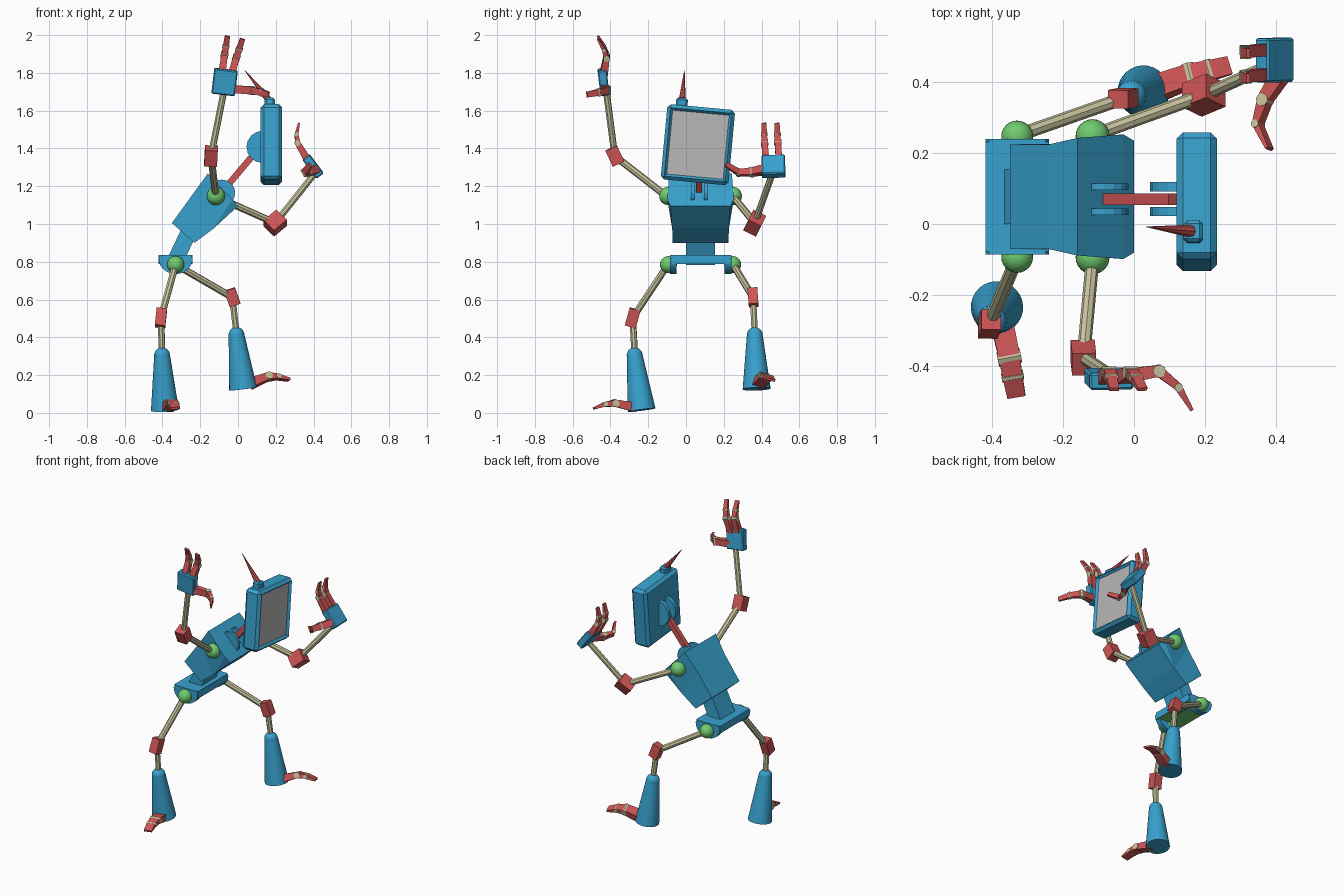
import bpy, bmesh, math
from mathutils import Vector as V, Matrix

if "Cube" in bpy.data.objects:
    bpy.data.objects.remove(bpy.data.objects["Cube"])


def mat(name, r, g, b):
    m = bpy.data.materials.new(name)
    m.diffuse_color = (r, g, b, 1)
    m.use_nodes = True
    m.node_tree.nodes["Principled BSDF"].inputs["Base Color"].default_value = m.diffuse_color
    return m


BLUE = mat("blue shell", 0.04, 0.36, 0.62)
RED = mat("red joint", 0.62, 0.09, 0.09)
GREEN = mat("green ball", 0.16, 0.60, 0.16)
TAN = mat("tan rod", 0.58, 0.55, 0.34)
GRAY = mat("gray screen", 0.48, 0.48, 0.48)


def finish(name, bm, *mats, smooth=False):
    bmesh.ops.recalc_face_normals(bm, faces=bm.faces)
    me = bpy.data.meshes.new(name)
    bm.to_mesh(me)
    bm.free()
    for m in mats:
        me.materials.append(m)
    ob = bpy.data.objects.new(name, me)
    bpy.context.collection.objects.link(ob)
    if smooth:
        bpy.ops.object.select_all(action='DESELECT')
        ob.select_set(True)
        bpy.context.view_layer.objects.active = ob
        bpy.ops.object.shade_smooth_by_angle(angle=math.radians(40))
    return ob


def frame(axis, side):
    """Rotation whose z runs along axis and whose x is closest to side."""
    z = V(axis).normalized()
    y = z.cross(V(side)).normalized()
    return Matrix((y.cross(z), y, z)).transposed().to_4x4()


def box(name, center, size, m, axis=(0, 0, 1), side=(1, 0, 0), bevel=0):
    bm = bmesh.new()
    mx = Matrix.Translation(center) @ frame(axis, side) @ Matrix.Diagonal((*size, 1))
    bmesh.ops.create_cube(bm, size=1, matrix=mx)
    if bevel:
        bmesh.ops.bevel(bm, geom=bm.edges[:], offset=bevel, segments=1, affect='EDGES')
    return finish(name, bm, m)


def cone(name, p, q, r1, r2, m, n=8, smooth=False):
    p, q = V(p), V(q)
    bm = bmesh.new()
    mx = Matrix.Translation((p + q) / 2) @ (q - p).to_track_quat('Z', 'Y').to_matrix().to_4x4()
    bmesh.ops.create_cone(bm, cap_ends=True, segments=n, radius1=r1, radius2=r2,
                          depth=(q - p).length, matrix=mx)
    return finish(name, bm, m, smooth=smooth)


def ball(name, c, r, m):
    bm = bmesh.new()
    bmesh.ops.create_uvsphere(bm, u_segments=24, v_segments=14, radius=r,
                              matrix=Matrix.Translation(c))
    return finish(name, bm, m, smooth=True)


def digit(name, pts, side, widths, thicks):
    """Tapered, bent bar through pts with a tan pin at each bend."""
    pts = [V(p) for p in pts]
    bm = bmesh.new()
    rings = []
    last = len(pts) - 1
    for i, p in enumerate(pts):
        d = pts[min(i + 1, last)] - pts[max(i - 1, 0)]
        f = frame(d, side).to_3x3()
        w = widths[0] + (widths[1] - widths[0]) * i / last
        t = thicks[0] + (thicks[1] - thicks[0]) * i / last
        rings.append([bm.verts.new(p + f @ V((a * w / 2, b * t / 2, 0)))
                      for a, b in ((-1, -1), (1, -1), (1, 1), (-1, 1))])
        if 0 < i < last:
            s = f @ V((w / 2 + 0.003, 0, 0))
            cone(name + "_pin", p - s, p + s, t * 0.55, t * 0.55, TAN)
    for a, b in zip(rings, rings[1:]):
        for k in range(4):
            bm.faces.new((a[k], a[k - 1], b[k - 1], b[k]))
    bm.faces.new(rings[0])
    bm.faces.new(rings[-1])
    finish(name, bm, RED)


MID = 0.077  # the body's middle in y

# Pelvis: slab with green underside, half-round ends, hip balls
bm = bmesh.new()
bmesh.ops.create_cube(bm, size=1, matrix=Matrix.Translation((-0.33, MID, 0.811))
                      @ Matrix.Diagonal((0.18, 0.31, 0.048, 1)))
bm.normal_update()
for f in bm.faces:
    f.material_index = 1 if f.normal.z < -0.9 else 0
finish("pelvis", bm, BLUE, GREEN)
for s in (-1, 1):
    bm = bmesh.new()
    arc = [(-0.33 + 0.09 * math.cos(a), 0.817 + 0.082 * math.sin(a))
           for a in (math.pi + math.pi * i / 12 for i in range(13))]
    arc += [(-0.25, 0.835), (-0.41, 0.835)]
    f = bm.faces.new([bm.verts.new((x, MID + s * 0.128, z)) for x, z in arc])
    r = bmesh.ops.extrude_face_region(bm, geom=[f])
    bmesh.ops.translate(bm, vec=(0, s * 0.035, 0),
                        verts=[v for v in r["geom"] if isinstance(v, bmesh.types.BMVert)])
    finish("pelvis_end", bm, BLUE)
    ball("hip_ball", (-0.33, MID + s * 0.17, 0.785), 0.045, GREEN)
    ball("shoulder_ball", (-0.117, MID + s * 0.171, 1.148), 0.048, GREEN)

# Waist
box("waist", (-0.283, MID, 0.91), (0.085, 0.155, 0.24), BLUE, axis=(0.085, 0, 0.18))

# Torso: leaning profile (x, z, half width), widening towards the shoulders
prof = [(-0.35, 1.005, .148), (-0.24, 1.157, .148), (-0.16, 1.267, .166), (-0.03, 1.13, .176),
        (0.0, 1.095, .158), (-0.13, 0.975, .150), (-0.23, 0.90, .148)]
bm = bmesh.new()
L, R = ([bm.verts.new((x, MID + s * w, z)) for x, z, w in prof] for s in (-1, 1))
for k in range(len(prof)):
    bm.faces.new((L[k - 1], L[k], R[k], R[k - 1]))
for S in (L, R):
    for idx in ((0, 1, 5, 6), (1, 2, 3, 5), (3, 4, 5)):
        bm.faces.new([S[i] for i in idx])
finish("torso", bm, BLUE)

# Neck bar held between disc brackets on the torso and the head
for s in (-1, 1):
    y = MID - 0.007 + s * 0.035
    cone("torso_bracket", (-0.085, y - 0.009, 1.165), (-0.085, y + 0.009, 1.165), .07, .07, BLUE, 16)
    cone("head_bracket", (0.13, y - 0.013, 1.408), (0.13, y + 0.013, 1.408), .085, .085, BLUE, 16)
a, b = V((-0.088, MID - 0.007, 1.165)), V((0.11, MID - 0.007, 1.40))
box("neck", (a + b) / 2, (0.034, 0.032, (b - a).length), RED, axis=b - a)

# Head: tilted box with recessed screen facing +x
tilt = Matrix.Rotation(math.radians(-5.3), 4, 'X')
bm = bmesh.new()
bmesh.ops.create_cube(bm, size=1, matrix=Matrix.Diagonal((0.114, 0.36, 0.40, 1)))
bmesh.ops.bevel(bm, geom=bm.edges[:], offset=0.018, segments=1, affect='EDGES')
bm.normal_update()
front = max(bm.faces, key=lambda f: f.normal.x * f.calc_area())
bmesh.ops.inset_region(bm, faces=[front], thickness=0.017, depth=-0.014)
front.material_index = 1
bmesh.ops.transform(bm, matrix=Matrix.Translation((0.177, 0.063, 1.42)) @ tilt, verts=bm.verts)
finish("head", bm, BLUE, GRAY)

# Antenna
box("antenna_base", (0.168, -0.022, 1.642), (0.055, 0.062, 0.05), BLUE,
    axis=tilt @ V((0, 0, 1)), bevel=0.01)
cone("antenna", (0.16, -0.02, 1.66), (0.035, -0.008, 1.815), 0.018, 0.001, RED, 8)

# Limbs: (name, root, joint, end, joint box size, joint axis)
limbs = [
    ("right_leg", (-0.33, -0.095, 0.785), (-0.408, -0.282, 0.503), (-0.402, -0.272, 0.32),
     (.055, .06, .095), (.03, .08, .28)),
    ("left_leg", (-0.33, 0.25, 0.785), (-0.03, 0.355, 0.612), (-0.008, 0.364, 0.42),
     (.06, .052, .09), (-.1, -.02, .28)),
    ("right_arm", (-0.117, -0.1, 1.145), (-0.143, -0.377, 1.36), (-0.077, -0.42, 1.69),
     (.068, .068, .092), (.015, -.13, .28)),
    ("left_arm", (-0.117, 0.25, 1.145), (0.197, 0.364, 1.005), (0.40, 0.455, 1.26),
     (.082, .075, .092), (.24, .1, .2)),
]
for name, root, joint, end, size, axis in limbs:
    cone(name + "_upper_rod", root, joint, 0.019, 0.019, TAN, 8)
    cone(name + "_lower_rod", joint, end, 0.018, 0.018, TAN, 8)
    box(name + "_joint", joint, size, RED, axis=axis)

# Feet: round-topped cones
for top, low in (((-0.402, -0.272, 0.305), (-0.387, -0.235, 0.015)),
                 ((-0.008, 0.364, 0.412), (0.027, 0.374, 0.127))):
    cone("foot", low, top, 0.074, 0.042, BLUE, 28, smooth=True)
    ball("ankle", top, 0.042, BLUE)

# Toes
digit("right_toe", [(-0.375, -0.27, 0.03), (-0.352, -0.377, 0.052), (-0.343, -0.43, 0.045),
                    (-0.332, -0.488, 0.024)], (1, 0, 0), (.064, .052), (.05, .012))
digit("left_toe", [(0.07, 0.385, 0.155), (0.158, 0.418, 0.19), (0.21, 0.432, 0.19),
                   (0.27, 0.448, 0.175)], (0, 1, -.25), (.068, .052), (.05, .012))

# Right hand, fingers and thumb
box("right_hand", (-0.071, -0.437, 1.752), (0.125, 0.048, 0.135), BLUE,
    axis=(0.12, -0.12, 1), bevel=0.006)
for x, dx, z in ((-0.084, 0.028, 1.805), (-0.036, 0.06, 1.79)):
    digit("right_finger", [(x, -0.435, z), (x + dx * 0.45, -0.42, z + 0.09),
                           (x + dx * 0.7, -0.435, z + 0.135), (x + dx, -0.467, z + 0.19)],
          (1, 0, -.2), (.038, .028), (.042, .01))
digit("right_thumb", [(-0.04, -0.432, 1.715), (0.07, -0.415, 1.707), (0.125, -0.46, 1.697),
                      (0.163, -0.525, 1.685)], (0, 0, 1), (.045, .03), (.045, .01))

# Left hand, fingers and thumb
box("left_hand", (0.397, 0.463, 1.305), (0.048, 0.125, 0.125), BLUE,
    axis=(-0.6, -0.02, 0.8), bevel=0.006)
for y in (0.422, 0.492):
    digit("left_finger", [(0.365, y, 1.345), (0.315, y - 0.006, 1.43), (0.31, y - 0.008, 1.475),
                          (0.323, y - 0.01, 1.535)], (0, 1, 0), (.035, .027), (.04, .01))
digit("left_thumb", [(0.41, 0.415, 1.287), (0.37, 0.35, 1.275), (0.35, 0.28, 1.272),
                     (0.383, 0.212, 1.315)], (-.5, 0, 1), (.045, .03), (.045, .01))
